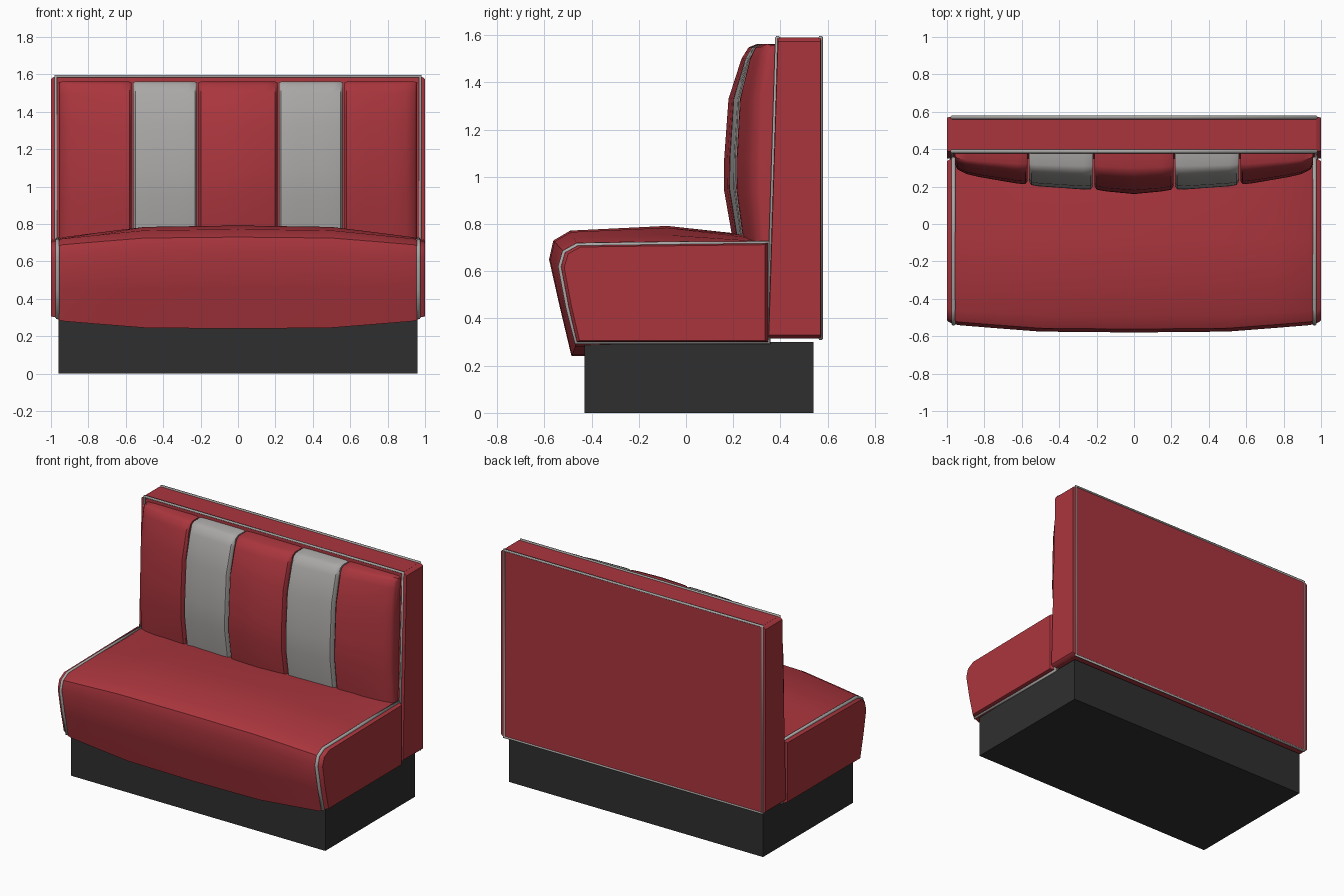
import bpy, bmesh, math

if "Cube" in bpy.data.objects:
    bpy.data.objects.remove(bpy.data.objects["Cube"])


def material(name, rgb):
    m = bpy.data.materials.new(name)
    m.diffuse_color = (*rgb, 1)
    m.use_nodes = True
    m.node_tree.nodes["Principled BSDF"].inputs["Base Color"].default_value = m.diffuse_color
    return m


RED = material("red vinyl", (0.40, 0.036, 0.047))
GREY = material("light grey vinyl", (0.40, 0.39, 0.38))
BLACK = material("black plinth", (0.028, 0.028, 0.028))


def loft(name, rings, mat, angle=40):
    """Skin closed rings of (x, y, z) points and cap both ends."""
    bm = bmesh.new()
    rows = [[bm.verts.new(p) for p in r] for r in rings]
    n = len(rows[0])
    for a, b in zip(rows, rows[1:]):
        for i in range(n):
            j = (i + 1) % n
            bm.faces.new((a[i], a[j], b[j], b[i]))
    bm.faces.new(rows[0])
    bm.faces.new(rows[-1])
    bmesh.ops.recalc_face_normals(bm, faces=bm.faces)
    me = bpy.data.meshes.new(name)
    bm.to_mesh(me)
    bm.free()
    ob = bpy.data.objects.new(name, me)
    bpy.context.collection.objects.link(ob)
    me.materials.append(mat)
    bpy.ops.object.select_all(action='DESELECT')
    ob.select_set(True)
    bpy.context.view_layer.objects.active = ob
    bpy.ops.object.shade_smooth_by_angle(angle=math.radians(angle))
    return ob


def piping(name, points, radius=0.01):
    """Closed welt cord through the points."""
    cu = bpy.data.curves.new(name, 'CURVE')
    cu.dimensions = '3D'
    cu.bevel_depth = radius
    cu.bevel_resolution = 1
    s = cu.splines.new('POLY')
    s.points.add(len(points) - 1)
    for p, c in zip(s.points, points):
        p.co = (*c, 1)
    s.use_cyclic_u = True
    ob = bpy.data.objects.new(name, cu)
    bpy.context.collection.objects.link(ob)
    cu.materials.append(GREY)
    bpy.ops.object.select_all(action='DESELECT')
    ob.select_set(True)
    bpy.context.view_layer.objects.active = ob
    bpy.ops.object.convert(target='MESH')


def ring(x, prof):
    return [(x, y, z) for y, z in prof]


def inset(prof, c, k):
    """Shrink a profile towards its centre."""
    return [(c[0] + (y - c[0]) * k, c[1] + (z - c[1]) * k) for y, z in prof]


# Plinth
base = [(-0.43, 0), (0.54, 0), (0.54, 0.30), (-0.43, 0.30)]
loft("plinth", [ring(-0.96, base), ring(0.96, base)], BLACK)

# Seat cushion: side profile swelling to a fuller middle profile
side = [(0.35, 0.30), (-0.42, 0.29), (-0.465, 0.29), (-0.50, 0.45), (-0.532, 0.62),
        (-0.515, 0.68), (-0.46, 0.71), (-0.08, 0.715), (0.35, 0.72)]
mid = [(0.35, 0.30), (-0.42, 0.24), (-0.485, 0.24), (-0.535, 0.45), (-0.58, 0.65),
       (-0.562, 0.73), (-0.49, 0.772), (-0.08, 0.792), (0.35, 0.745)]


def seat_profile(t):
    return [(a + (c - a) * t, b + (d - b) * t) for (a, b), (c, d) in zip(side, mid)]


stations = [(-0.965, 0), (-0.94, 0.18), (-0.75, 0.5), (-0.5, 0.9), (0, 1),
            (0.5, 0.9), (0.75, 0.5), (0.94, 0.18), (0.965, 0)]
loft("seat_cushion", [ring(x, seat_profile(t)) for x, t in stations], RED)

# Backrest board, leaning slightly at the front
back = [(0.348, 0.315), (0.572, 0.315), (0.572, 1.59), (0.388, 1.59)]
loft("backrest", [ring(-0.972, back), ring(0.972, back)], RED)
for y_pair, tag in (((0.348, 0.388), "front"), ((0.570, 0.570), "rear")):
    lo, hi = y_pair
    piping("backrest_piping_" + tag, [(-0.974, lo, 0.315), (0.974, lo, 0.315),
                                      (0.974, hi, 1.59), (-0.974, hi, 1.59)])

# Padded end panels and seat piping on both sides
for s, tag in ((-1, "left"), (1, "right")):
    seat_end = [(y, max(z, 0.30)) for y, z in side if (y, z) != (-0.42, 0.29)]
    loft("seat_end_" + tag, [ring(s * 0.96, seat_end),
                             ring(s * 0.985, inset(seat_end, (-0.07, 0.5), 0.99)),
                             ring(s * 1.0, inset(seat_end, (-0.07, 0.5), 0.965))], RED)
    piping("seat_piping_" + tag, [(s * 0.965, y, z) for y, z in seat_end], 0.012)
    loft("backrest_end_" + tag, [ring(s * 0.97, back),
                                 ring(s * 0.99, inset(back, (0.465, 0.95), 0.99)),
                                 ring(s * 1.0, inset(back, (0.465, 0.95), 0.975))], RED)

# Back cushion channels: alternating red and grey vertical pads
pad = [(0.41, 0.66), (0.21, 0.66), (0.195, 0.75), (0.16, 0.95), (0.162, 1.08), (0.18, 1.33),
       (0.235, 1.5), (0.265, 1.548), (0.30, 1.562), (0.41, 1.562)]
depth = [(0, 0), (0.21, 0.02), (0.56, 0.045), (0.88, 0.10), (0.96, 0.135)]


def recess(x):
    x = abs(x)
    for (a, da), (b, db) in zip(depth, depth[1:]):
        if x <= b:
            return da + (db - da) * (x - a) / (b - a)
    return depth[-1][1]


def pad_ring(x, drop=0.0):
    k = 1 - (recess(x) + drop) / 0.23
    return ring(x, [(y if y > 0.4 else 0.39 - (0.39 - y) * k, z - drop * 0.3)
                    for y, z in pad])


edges = [-0.96, -0.565, -0.215, 0.215, 0.565, 0.96]
names = ["far_left", "left", "middle", "right", "far_right"]
for i, (a, b) in enumerate(zip(edges, edges[1:])):
    a, b = a + 0.004, b - 0.004
    rings = [pad_ring(a, 0.022), pad_ring(a + 0.012, 0.004)]
    rings += [pad_ring(a + (b - a) * f) for f in (0.15, 0.33, 0.5, 0.67, 0.85)]
    rings += [pad_ring(b - 0.012, 0.004), pad_ring(b, 0.022)]
    loft("back_pad_" + names[i], rings, GREY if i % 2 else RED)
